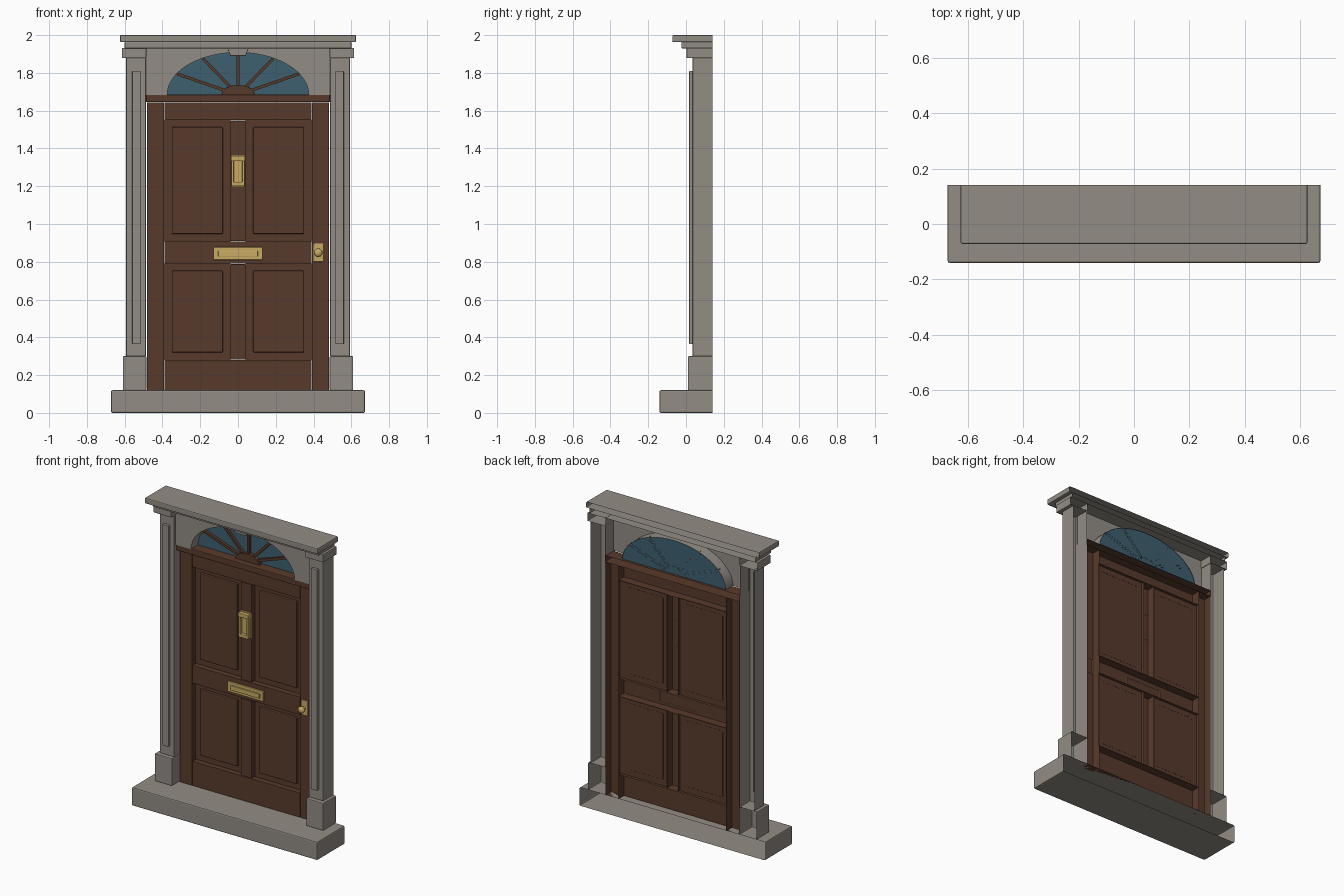
import bpy, bmesh, math
from mathutils import Matrix

cube = bpy.data.objects.get("Cube")
if cube:
    bpy.data.objects.remove(cube)


def material(name, color):
    m = bpy.data.materials.new(name)
    m.use_nodes = True
    m.diffuse_color = (*color, 1)
    bsdf = next(n for n in m.node_tree.nodes if n.type == 'BSDF_PRINCIPLED')
    bsdf.inputs["Base Color"].default_value = (*color, 1)
    bsdf.inputs["Roughness"].default_value = 0.7
    return m


STONE = material("grey stone", (0.29, 0.265, 0.235))
WOOD = material("brown wood", (0.098, 0.042, 0.025))
GLASS = material("blue glass", (0.048, 0.115, 0.16))
BRASS = material("brass", (0.58, 0.40, 0.125))

BACK = 0.14      # rear plane of the whole doorway
DOOR = 0.085     # front plane of the door frame


def finish(name, bm, mat):
    me = bpy.data.meshes.new(name)
    bm.to_mesh(me)
    bm.free()
    me.materials.append(mat)
    ob = bpy.data.objects.new(name, me)
    bpy.context.scene.collection.objects.link(ob)
    return ob


def prism(name, outline, y0, y1, mat, bevel=0.0):
    """Counter-clockwise (x, z) outline pulled from y0 back to y1, rear left open."""
    bm = bmesh.new()
    front = [bm.verts.new((x, y0, z)) for x, z in outline]
    rear = [bm.verts.new((x, y1, z)) for x, z in outline]
    bm.faces.new(front)
    for i in range(len(front)):
        j = (i + 1) % len(front)
        bm.faces.new((front[j], front[i], rear[i], rear[j]))
    if bevel:
        edges = [e for e in bm.edges if not e.is_boundary]
        bmesh.ops.bevel(bm, geom=edges, offset=bevel, segments=2,
                        profile=0.5, affect='EDGES')
    return finish(name, bm, mat)


def box(name, x0, x1, z0, z1, y0, y1, mat, bevel=0.003):
    return prism(name, [(x0, z0), (x1, z0), (x1, z1), (x0, z1)], y0, y1, mat, bevel)


def pair(name, x0, x1, *rest):
    box("left_" + name, x0, x1, *rest)
    box("right_" + name, -x1, -x0, *rest)


# Step, pilasters and cornice
box("step", -0.672, 0.672, 0, 0.12, -0.14, BACK, STONE, 0.007)
pair("plinth", 0.485, 0.61, 0.12, 0.30, 0.01, BACK, STONE, 0.005)
pair("pilaster", 0.488, 0.592, 0.30, 1.88, 0.035, BACK, STONE, 0.003)
pair("pilaster_strip", 0.515, 0.56, 0.365, 1.81, 0.017, 0.036, STONE, 0.003)
pair("capital", 0.485, 0.615, 1.878, 1.932, 0.003, BACK, STONE, 0.004)
box("lower_cornice", -0.60, 0.60, 1.93, 1.965, -0.025, BACK, STONE, 0.004)
box("upper_cornice", -0.625, 0.625, 1.963, 2.0, -0.072, BACK, STONE, 0.006)

# Arched stone wall with a reveal running back to the glass
SPRING, RX, RZ = 1.683, 0.375, 0.225
WALL, PANE = 0.05, 0.125


def arch(t, s=1.0):
    return s * RX * math.cos(t), SPRING + s * RZ * math.sin(t)


STEPS = 32
curve = [arch(math.pi * (1 - i / STEPS)) for i in range(STEPS + 1)]
bm = bmesh.new()


def quad(*pts):
    bm.faces.new([bm.verts.new(p) for p in pts])


for (xa, za), (xb, zb) in zip(curve, curve[1:]):
    quad((xa, WALL, za), (xb, WALL, zb), (xb, WALL, 1.935), (xa, WALL, 1.935))
    quad((xb, WALL, zb), (xa, WALL, za), (xa, PANE, za), (xb, PANE, zb))
for x0, x1 in ((-0.49, -RX), (RX, 0.49)):
    quad((x0, WALL, SPRING), (x1, WALL, SPRING), (x1, WALL, 1.935), (x0, WALL, 1.935))
bmesh.ops.remove_doubles(bm, verts=bm.verts, dist=0.0001)
wall = finish("arch_wall", bm, STONE)
prism("keystone", [(-0.04, 1.89), (0.04, 1.89), (0.057, 1.932), (-0.057, 1.932)],
      0.025, WALL + 0.02, STONE, 0.003)

# Fanlight
prism("fanlight_glass", curve[::-1], PANE - 0.004, PANE, GLASS)
prism("fanlight_hub", [arch(math.pi * i / 12, 0.235) for i in range(13)],
      0.095, PANE - 0.003, WOOD, 0.002)
for k in range(1, 6):
    t = math.pi * k / 6
    (xa, za), (xb, zb) = arch(t, 0.2), arch(t, 0.995)
    d = math.hypot(xb - xa, zb - za)
    nx, nz = -(zb - za) / d * 0.008, (xb - xa) / d * 0.008
    prism("fanlight_bar_%d" % k,
          [(xa - nx, za - nz), (xb - nx, zb - nz), (xb + nx, zb + nz), (xa + nx, za + nz)],
          0.103, PANE - 0.003, WOOD)

# Door frame
box("transom", -0.487, 0.487, 1.645, 1.685, 0.055, BACK, WOOD, 0.005)
pair("stile", 0.392, 0.482, 0.12, 1.643, DOOR, BACK, WOOD, 0.002)
RAILS = {"bottom_rail": (0.12, 0.28), "middle_rail": (0.79, 0.907), "top_rail": (1.55, 1.643)}
for name, (z0, z1) in RAILS.items():
    box(name, -0.389, 0.389, z0, z1, DOOR, BACK, WOOD, 0.002)

# Muntins and raised panels, for the lower and upper halves
for level, z0, z1 in (("lower", 0.28, 0.79), ("upper", 0.907, 1.55)):
    box(level + "_muntin", -0.04, 0.04, z0 + 0.003, z1 - 0.003, DOOR, BACK, WOOD, 0.002)
    pair(level + "_panel_sheet", 0.04, 0.392, z0, z1, 0.12, 0.126, WOOD, 0)
    pair(level + "_panel_field", 0.08, 0.35, z0 + 0.04, z1 - 0.037, 0.103, 0.121, WOOD, 0.006)

# Letter plate
box("letter_plate", -0.13, 0.13, 0.81, 0.877, 0.075, DOOR + 0.002, BRASS, 0.003)
box("letter_flap", -0.105, 0.105, 0.828, 0.858, 0.066, 0.076, BRASS, 0.003)

# Knocker: back plate, hinge cap and a rectangular hanging ring
box("knocker_plate", -0.038, 0.038, 1.195, 1.365, 0.074, DOOR + 0.002, BRASS, 0.003)
box("knocker_cap", -0.038, 0.038, 1.333, 1.36, 0.05, 0.076, BRASS, 0.004)
for name, x0, x1, z0, z1 in (("left_side", 0.022, 0.034, 1.21, 1.335),
                             ("right_side", -0.034, -0.022, 1.21, 1.335),
                             ("striker", -0.034, 0.034, 1.2, 1.222)):
    box("knocker_" + name, x0, x1, z0, z1, 0.053, 0.076, BRASS, 0.003)

# Door knob
box("knob_plate", 0.40, 0.45, 0.80, 0.897, 0.077, DOOR + 0.002, BRASS, 0.003)
bm = bmesh.new()
turn = Matrix.Rotation(math.pi / 2, 4, 'X')
bmesh.ops.create_cone(bm, cap_ends=True, segments=20, radius1=0.011, radius2=0.011,
                      depth=0.03, matrix=Matrix.Translation((0.425, 0.065, 0.848)) @ turn)
bmesh.ops.create_uvsphere(bm, u_segments=20, v_segments=12, radius=0.022,
                          matrix=Matrix.Translation((0.425, 0.047, 0.848)) @ turn
                          @ Matrix.Diagonal((1, 1, 0.7, 1)))
knob = finish("door_knob", bm, BRASS)

# Smooth the rounded parts
for ob in (knob, wall):
    bpy.ops.object.select_all(action='DESELECT')
    ob.select_set(True)
    bpy.context.view_layer.objects.active = ob
    bpy.ops.object.shade_smooth_by_angle(angle=math.radians(35))
